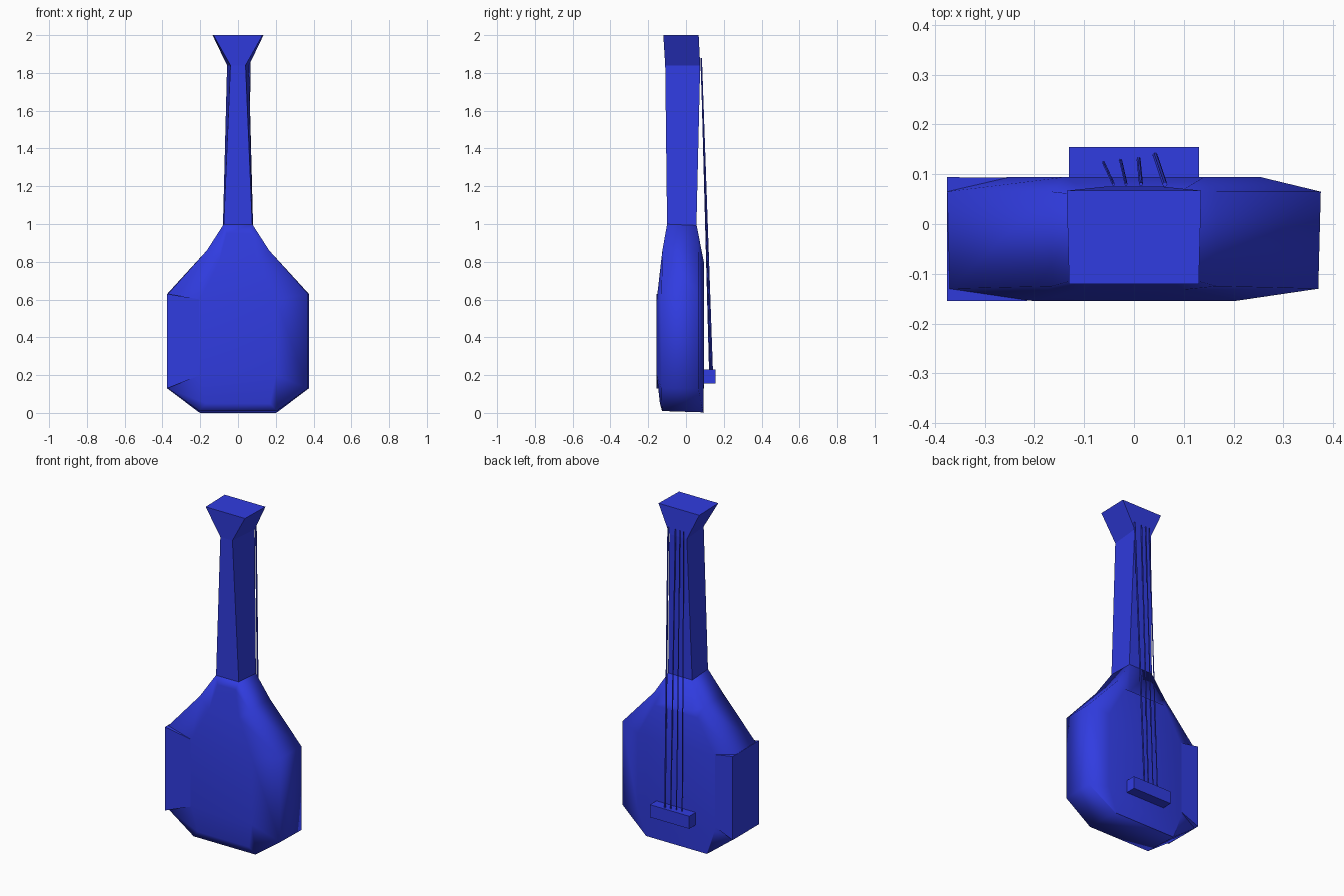
import bpy, bmesh, math
from mathutils import Vector

if "Cube" in bpy.data.objects:
    bpy.data.objects.remove(bpy.data.objects["Cube"])

mat = bpy.data.materials.new("blue_paint")
mat.diffuse_color = (0.03, 0.045, 0.75, 1)
mat.use_nodes = True
mat.node_tree.nodes["Principled BSDF"].inputs["Base Color"].default_value = mat.diffuse_color


def finish(name, bm, smooth=None):
    bmesh.ops.recalc_face_normals(bm, faces=bm.faces)
    me = bpy.data.meshes.new(name)
    bm.to_mesh(me)
    bm.free()
    ob = bpy.data.objects.new(name, me)
    bpy.context.collection.objects.link(ob)
    me.materials.append(mat)
    if smooth:
        bpy.ops.object.select_all(action='DESELECT')
        ob.select_set(True)
        bpy.context.view_layer.objects.active = ob
        bpy.ops.object.shade_smooth_by_angle(angle=math.radians(smooth))
    return ob


def loft(name, rings):
    """Join rings of equal point count and cap both ends."""
    bm = bmesh.new()
    vs = [[bm.verts.new(p) for p in r] for r in rings]
    n = len(vs[0])
    for a, b in zip(vs, vs[1:]):
        for i in range(n):
            j = (i + 1) % n
            bm.faces.new((a[i], a[j], b[j], b[i]))
    bm.faces.new(vs[0])
    bm.faces.new(vs[-1])
    return finish(name, bm)


def mirrored(half):
    return half + [(-x, y, z) for x, y, z in reversed(half)]


# Body: front bulge, front rim, back rim, raised soundboard
rings = [
    [(.06, -.108, .95), (.10, -.132, .80), (.20, -.155, .60), (.20, -.155, .20), (.17, -.138, .05)],
    [(.075, -.10, 1.0), (.165, -.125, .86), (.37, -.13, .63), (.37, -.13, .13), (.205, -.127, .01)],
    [(.075, .055, 1.0), (.165, .065, .86), (.375, .065, .63), (.375, .065, .13), (.207, .088, .003)],
    [(.09, .066, .815), (.14, .094, .80), (.255, .094, .60), (.255, .094, .15), (.20, .092, 0)],
]
bm = bmesh.new()
vs = [[bm.verts.new(p) for p in mirrored(r)] for r in rings]
for a, b in zip(vs, vs[1:]):
    for i in range(10):
        j = (i + 1) % 10
        bm.faces.new((a[i], a[j], b[j], b[i]))
for r in (vs[0], vs[-1]):
    for i in range(4):
        bm.faces.new((r[i], r[i + 1], r[8 - i], r[9 - i]))
finish("body", bm, 88)

# Flat panel on the left side, blending into the body
loft("side_panel", [
    [(x, y0, z0), (x, y1, z0), (x, y1, z1), (x, y0, z1)]
    for x, y0, y1, z0, z1 in ((-.375, -.155, .094, .13, .63), (-.2, -.154, .093, .2, .6))
])


# Neck and flared headstock
def section(z, front, back, yf, yb):
    return [(-front, yf, z), (front, yf, z), (back, yb, z), (-back, yb, z)]


joint = section(1.84, .04, .058, -.11, .075)
loft("neck", [section(.98, .076, .08, -.10, .055), joint])
loft("headstock", [joint, section(2.0, .13, .135, -.12, .067)])

# Bridge
loft("bridge", [section(z, .13, .13, .088, .155) for z in (.155, .23)])

# Strings, growing thicker to one side
for k, (x0, y0, x1, r) in enumerate([(-.062, .125, -.041, .003), (-.027, .129, -.016, .003),
                                     (.009, .132, .014, .004), (.042, .139, .062, .005)]):
    a, b = Vector((x0, y0, .2)), Vector((x1, .08, 1.88))
    corners = [(math.cos(t * math.pi / 3) * r, math.sin(t * math.pi / 3) * r) for t in range(6)]
    loft(f"string_{k + 1}", [[p + Vector((cx, cy, 0)) for cx, cy in corners] for p in (a, b)])
